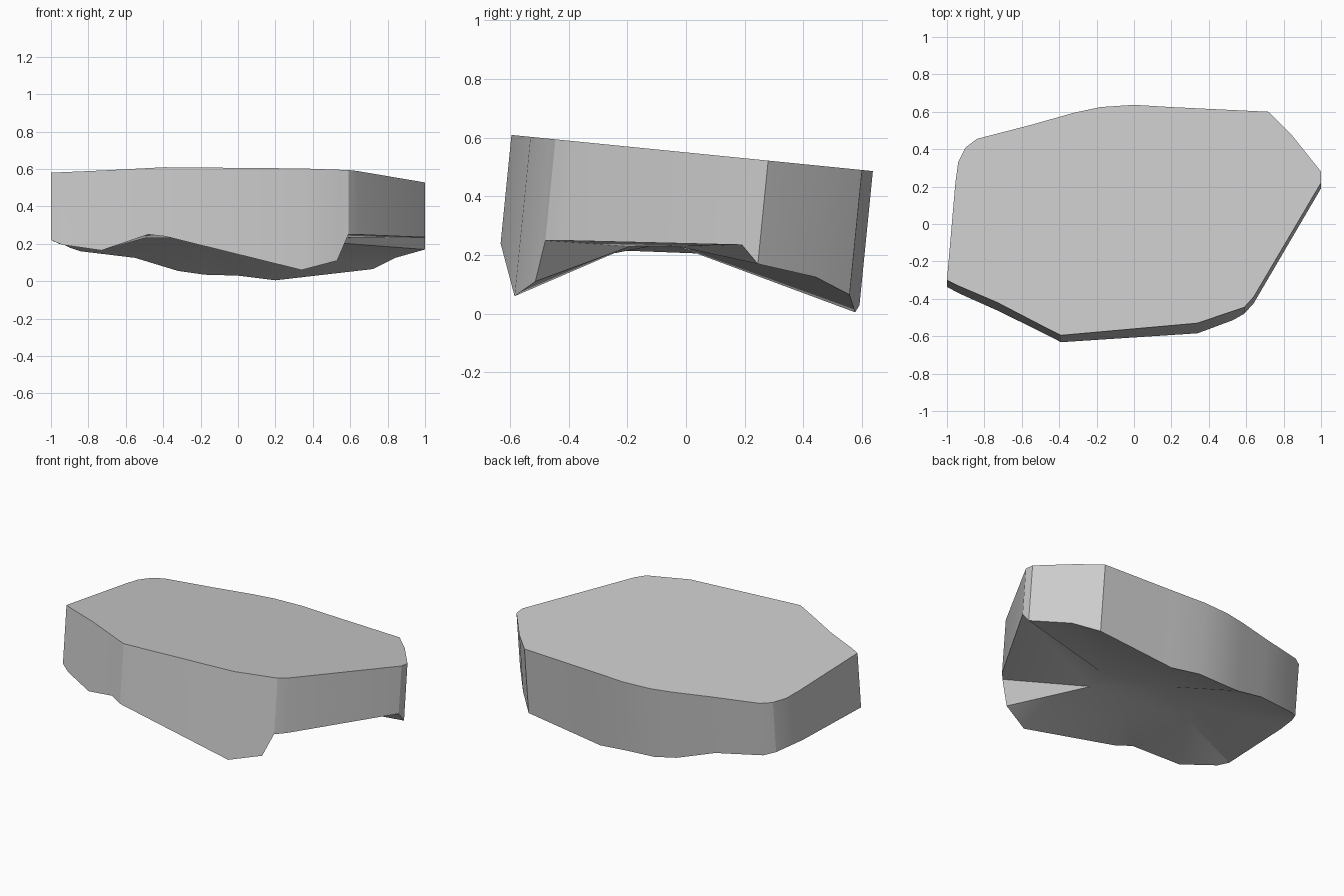
import bpy, bmesh, math

old = bpy.data.objects.get("Cube")
if old:
    bpy.data.objects.remove(old, do_unlink=True)

TILT = 0.1   # the slab leans towards the front


def top_z(y):
    return 0.55 - TILT * y


# Outline of the top: x, y, and the height of the lower rim below it
rim = [
    (-1, -.3, .22), (-.94, -.33, .195), (-.73, -.42, .165), (-.48, -.55, .25),
    (-.39, -.595, .24), (.34, -.53, .06), (.53, -.465, .11), (.59, -.445, .25),
    (.64, -.39, .25), (1, .22, .235), (1, .28, .17), (.84, .48, .125),
    (.72, .6, .065), (.2, .625, .005), (0, .637, .03), (-.18, .625, .035),
    (-.32, .595, .055), (-.55, .53, .125), (-.84, .455, .16), (-.9, .41, .18),
    (-.94, .33, .2), (-.955, .22, .2),
]
# Raised flat in the middle of the underside
hollow = [(-.5, -.12), (-.2, -.3), (.17, -.19), (.2, -.03), (-.18, .1), (-.43, .06)]
# Corner of the hollow that each rim point runs to
links = [0, 0, 0, 1, 1, 2, 2, 2, 2, 3, 3, 3, 3, 4, 4, 4, 4, 5, 5, 5, 5, 5]

bm = bmesh.new()
top = [bm.verts.new((x, y, top_z(y))) for x, y, z in rim]
low = [bm.verts.new((x, y - TILT * (top_z(y) - z), z)) for x, y, z in rim]
inner = [bm.verts.new((x, y, .23)) for x, y in hollow]
bm.faces.new(top)
bm.faces.new(inner[::-1])

# Side walls and the facets of the underside
for i in range(len(rim)):
    j = (i + 1) % len(rim)
    bm.faces.new((top[j], top[i], low[i], low[j]))
    a, b = inner[links[i]], inner[links[j]]
    bm.faces.new((low[j], low[i], a))
    if a != b:
        bm.faces.new((low[j], a, b))
bmesh.ops.recalc_face_normals(bm, faces=bm.faces[:])

mesh = bpy.data.meshes.new("rock_slab")
bm.to_mesh(mesh)
bm.free()
slab = bpy.data.objects.new("rock_slab", mesh)
bpy.context.collection.objects.link(slab)

# Plain grey stone
grey = bpy.data.materials.new("grey_stone")
grey.use_nodes = True
colour = (.6, .6, .6, 1)
grey.diffuse_color = colour
grey.node_tree.nodes["Principled BSDF"].inputs["Base Color"].default_value = colour
mesh.materials.append(grey)

bpy.ops.object.select_all(action='DESELECT')
slab.select_set(True)
bpy.context.view_layer.objects.active = slab
bpy.ops.object.shade_smooth_by_angle(angle=math.radians(25))
